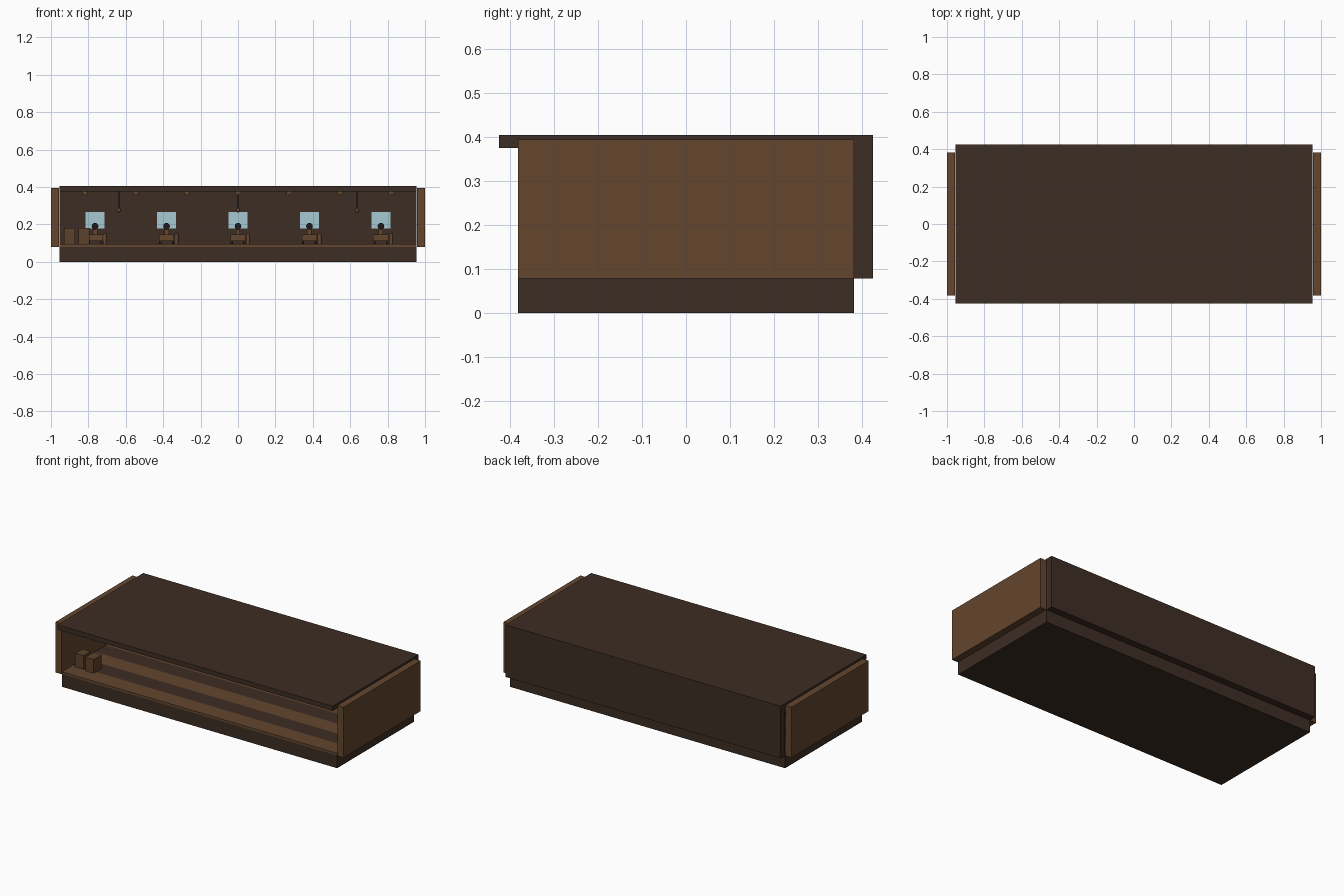
import bpy, math

if "Cube" in bpy.data.objects:
    bpy.data.objects.remove(bpy.data.objects["Cube"])

def mat(name, hexcol):
    m = bpy.data.materials.new(name)
    c = [int(hexcol[i:i + 2], 16) / 255 for i in (0, 2, 4)]
    m.diffuse_color = [*(v / 12.92 if v <= 0.04045 else ((v + 0.055) / 1.055) ** 2.4 for v in c), 1]
    m.use_nodes = True
    m.node_tree.nodes["Principled BSDF"].inputs["Base Color"].default_value = m.diffuse_color
    return m

DARK = mat("dark timber", "3d2d24")
WOOD = mat("brown timber", "63462e")
SKY = mat("pale sky blue", "a6c8d2")
IRON = mat("black iron", "1c1a1a")
CRATE = mat("crate wood", "5c422b")

def finish(name, m):
    o = bpy.context.object
    o.name = name
    o.data.materials.append(m)
    return o

def box(name, m, x0, x1, y0, y1, z0, z1):
    bpy.ops.mesh.primitive_cube_add(size=1, location=((x0 + x1) / 2, (y0 + y1) / 2, (z0 + z1) / 2))
    o = finish(name, m)
    o.scale = (x1 - x0, y1 - y0, z1 - z0)
    bpy.ops.object.transform_apply(location=False, rotation=False, scale=True)
    return o

def rod(name, m, loc, r, length, axis='Z', sides=12):
    rot = {'X': (0, math.pi / 2, 0), 'Y': (math.pi / 2, 0, 0), 'Z': (0, 0, 0)}[axis]
    bpy.ops.mesh.primitive_cylinder_add(vertices=sides, radius=r, depth=length, location=loc, rotation=rot)
    return finish(name, m)

# hull base, roof deck and back wall
W, D = 0.955, 0.382
box("hull_base", DARK, -W, W, -D, D, 0, 0.08)
box("roof_deck", DARK, -W, W, -0.425, 0.425, 0.375, 0.405)
box("back_wall", DARK, -W, W, D, 0.425, 0.078, 0.376)

# end walls
for s, n in ((-1, "left"), (1, "right")):
    x = sorted((s * 0.957, s * 1.0))
    box(n + "_end_wall", WOOD, x[0], x[1], -D, D, 0.078, 0.394)

# alternating floor planks
pw = 2 * D / 7
for i in range(7):
    y = -D + i * pw
    box("floor_plank", DARK if i % 2 else WOOD, -W, W, y, y + pw, 0.08, 0.094)

# ceiling beams
for i in range(-3, 4):
    x = i * 0.273
    box("ceiling_beam", WOOD, x - 0.015, x + 0.015, -D, D, 0.356, 0.376)

# window ports, each with a cannon on a carriage and a bucket
for i in range(-2, 3):
    x = i * 0.382
    box("window_port", SKY, x - 0.051, x + 0.051, D - 0.004, D + 0.002, 0.179, 0.265)
    rod("cannon_barrel", IRON, (x, 0.24, 0.19), 0.018, 0.26, 'Y')
    box("cannon_carriage", WOOD, x - 0.041, x + 0.041, 0.12, 0.28, 0.11, 0.147)
    box("barrel_rest", WOOD, x - 0.012, x + 0.012, 0.16, 0.26, 0.147, 0.176)
    for y in (0.15, 0.25):
        for s in (-1, 1):
            rod("carriage_wheel", DARK, (x + s * 0.034, y, 0.112), 0.018, 0.012, 'X')
    rod("shot_bucket", WOOD, (x + 0.053, 0.2, 0.122), 0.011, 0.056)

# hanging lanterns
for i in (-1, 0, 1):
    x = i * 0.637
    rod("lantern_cord", IRON, (x, 0, 0.327), 0.003, 0.1, sides=6)
    bpy.ops.mesh.primitive_uv_sphere_add(segments=10, ring_count=6, radius=0.012, location=(x, 0, 0.275))
    finish("lantern", WOOD)

# stacked crates at the front left
box("crate", CRATE, -0.93, -0.872, -0.285, -0.215, 0.094, 0.18)
box("crate", CRATE, -0.853, -0.795, -0.295, -0.215, 0.094, 0.18)
